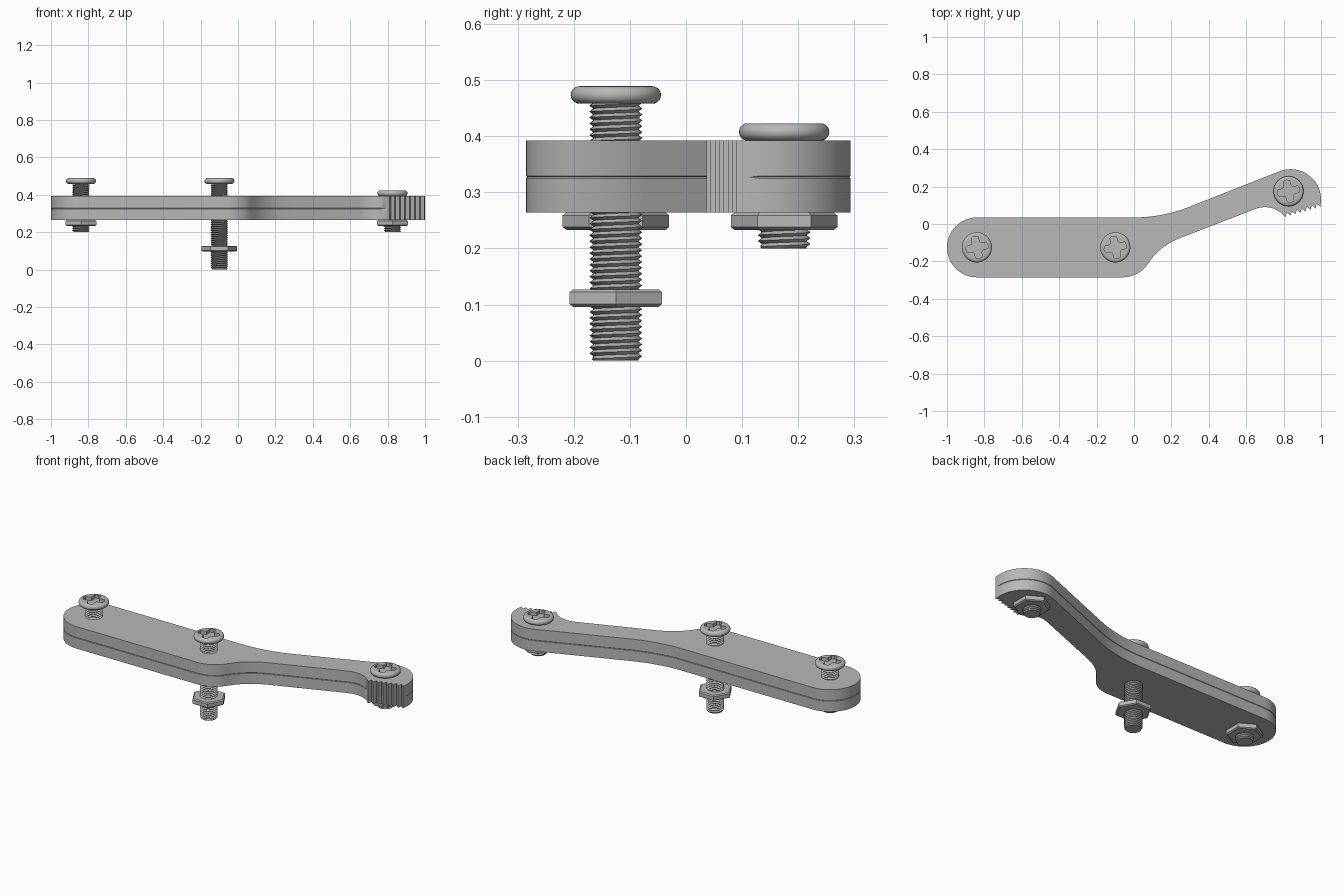
import bpy, bmesh
from math import sin, cos, pi, radians, floor

cube = bpy.data.objects.get("Cube")
if cube:
    bpy.data.objects.remove(cube, do_unlink=True)

steel = bpy.data.materials.new("grey steel")
steel.use_nodes = True
GREY = (0.48, 0.48, 0.48, 1)
steel.diffuse_color = GREY
steel.node_tree.nodes["Principled BSDF"].inputs["Base Color"].default_value = GREY


def finish(bm, name, angle=30):
    mesh = bpy.data.meshes.new(name)
    bm.to_mesh(mesh)
    bm.free()
    obj = bpy.data.objects.new(name, mesh)
    bpy.context.collection.objects.link(obj)
    mesh.materials.append(steel)
    bpy.ops.object.select_all(action='DESELECT')
    obj.select_set(True)
    bpy.context.view_layer.objects.active = obj
    bpy.ops.object.shade_smooth_by_angle(angle=radians(angle))
    return obj


def arc(cx, cy, r, start, end, steps):
    angles = [radians(start + (end - start) * i / steps) for i in range(steps + 1)]
    return [(cx + r * cos(a), cy + r * sin(a)) for a in angles]


def prism(points, z0, z1):
    bm = bmesh.new()
    face = bm.faces.new([bm.verts.new((x, y, z0)) for x, y in points])
    top = bmesh.ops.extrude_face_region(bm, geom=[face])["geom"]
    verts = [v for v in top if isinstance(v, bmesh.types.BMVert)]
    bmesh.ops.translate(bm, verts=verts, vec=(0, 0, z1 - z0))
    bmesh.ops.recalc_face_normals(bm, faces=bm.faces)
    return bm


def lathe(profile, x, y, sides, turn=0):
    """Revolve (radius, z) points, listed from the bottom up, and cap both ends."""
    bm = bmesh.new()
    rings = [[bm.verts.new((px, py, z)) for px, py in
              arc(x, y, r, turn, turn + 360, sides)[:-1]] for r, z in profile]
    for low, high in zip(rings, rings[1:]):
        for j in range(sides):
            k = (j + 1) % sides
            bm.faces.new((low[j], low[k], high[k], high[j]))
    bm.faces.new(rings[0][::-1])
    bm.faces.new(rings[-1])
    return bm


# Plate outline: round end, waist, slim neck, toothed jaw, round tip
BEND = 110.6
outline = arc(-0.84, -0.125, 0.16, 90, 270, 28)
outline += arc(-0.06, -0.125, 0.16, -90, -33, 10)
outline += arc(0.368, -0.403, 0.35, 147, BEND, 8)[1:]
outline += arc(0.70, -0.05, 0.14, BEND, 38, 12)
TEETH = 7
for i in range(TEETH):
    t = (i + 0.55) / TEETH
    outline.append((0.81 + 0.187 * t - 0.008, 0.036 + 0.054 * t + 0.022))
    t = (i + 1) / TEETH
    outline.append((0.81 + 0.187 * t, 0.036 + 0.054 * t))
outline += arc(0.837, 0.13, 0.163, 0, BEND, 20)
outline += arc(0, 0.835, 0.8, -69.4, -90, 8)

# Two stacked plates with a fine chamfer along the seam
SEAM = 0.327
for name, z0, z1 in (("lower_plate", 0.264, SEAM), ("upper_plate", SEAM, 0.392)):
    bm = prism(outline, z0, z1)
    rim = [e for e in bm.edges
           if all(abs(v.co.z - SEAM) < 1e-4 for v in e.verts)
           and (e.verts[0].co.x < 0.79 or e.verts[0].co.y > 0.12)
           and (e.verts[1].co.x < 0.79 or e.verts[1].co.y > 0.12)]
    bmesh.ops.bevel(bm, geom=rim, offset=0.002, segments=1, affect='EDGES')
    finish(bm, name)


def threaded_shaft(name, x, y, z0, z1):
    pitch, sides, crest, root = 0.0105, 24, 0.047, 0.040
    rows = floor((z1 - z0) / pitch) * 2 + 6
    bm = bmesh.new()

    def vertex(i, j):
        z = z0 + pitch * (i / 2 - 1 + j / sides)
        z = min(max(z, z0), z1)
        r = min(crest if i % 2 else root, 0.040 + z - z0)
        a = 2 * pi * j / sides
        return bm.verts.new((x + r * cos(a), y + r * sin(a), z))

    grid = [[vertex(i, j) for j in range(sides)] for i in range(rows)]
    for i in range(rows - 3):
        for j in range(sides):
            if j < sides - 1:
                b, c = grid[i][j + 1], grid[i + 1][j + 1]
            else:
                b, c = grid[i + 2][0], grid[i + 3][0]
            quad = (grid[i][j], b, c, grid[i + 1][j])
            if any(abs(v.co.z - quad[0].co.z) > 1e-6 for v in quad):
                bm.faces.new(quad)
    # End caps
    for z, step in ((z0, -1), (z1, 1)):
        ring = [bm.verts.new((px, py, z)) for px, py in arc(x, y, 0.041, 0, 360, sides)[:-1]]
        bm.faces.new(ring[::step])
    bmesh.ops.delete(bm, geom=[v for v in bm.verts if not v.link_faces], context='VERTS')
    finish(bm, name, 35)


def screw_head(name, x, y, z):
    # Rounded button with a four-armed driver recess
    profile = [(0.065 + px, z + 0.0155 + pz)
               for px, pz in arc(0, 0, 0.0155, -90, 90, 10)]
    head = finish(lathe(profile, x, y, 48), name)
    cross = []
    for k in range(4):
        for a, r in ((-17, 0.058), (0, 0.061), (17, 0.058), (32, 0.036), (45, 0.032), (58, 0.036)):
            t = radians(a + 90 * k + 12)
            cross.append((x + r * cos(t), y + r * sin(t)))
    cutter = finish(prism(cross, z + 0.011, z + 0.05), "recess_cutter")
    cutter.hide_render = True
    mod = head.modifiers.new("recess", 'BOOLEAN')
    mod.operation, mod.solver, mod.object = 'DIFFERENCE', 'EXACT', cutter
    bpy.context.view_layer.objects.active = head
    bpy.ops.object.modifier_apply(modifier=mod.name)
    bpy.data.objects.remove(cutter, do_unlink=True)
    bpy.ops.object.select_all(action='DESELECT')
    head.select_set(True)
    bpy.ops.object.shade_smooth_by_angle(angle=radians(30))


def hex_nut(name, x, y, z, turn):
    # Hexagon whose corners are trimmed by a cone at both faces
    nut = [(0.088, z), (0.095, z + 0.005), (0.095, z + 0.026), (0.088, z + 0.031)]
    finish(lathe(nut, x, y, 6, turn), name, 10)


# name, x, y, shaft bottom, head underside, nut bottom, nut turn
bolts = (("left_bolt", -0.84, -0.125, 0.20, 0.458, 0.233, 30),
         ("middle_bolt", -0.10, -0.125, 0.0, 0.458, 0.096, 0),
         ("jaw_bolt", 0.826, 0.175, 0.20, 0.392, 0.233, 30))
for name, x, y, bottom, head_z, nut_z, turn in bolts:
    threaded_shaft(name + "_shaft", x, y, bottom, head_z + 0.004)
    screw_head(name + "_head", x, y, head_z)
    hex_nut(name + "_nut", x, y, nut_z, turn)
